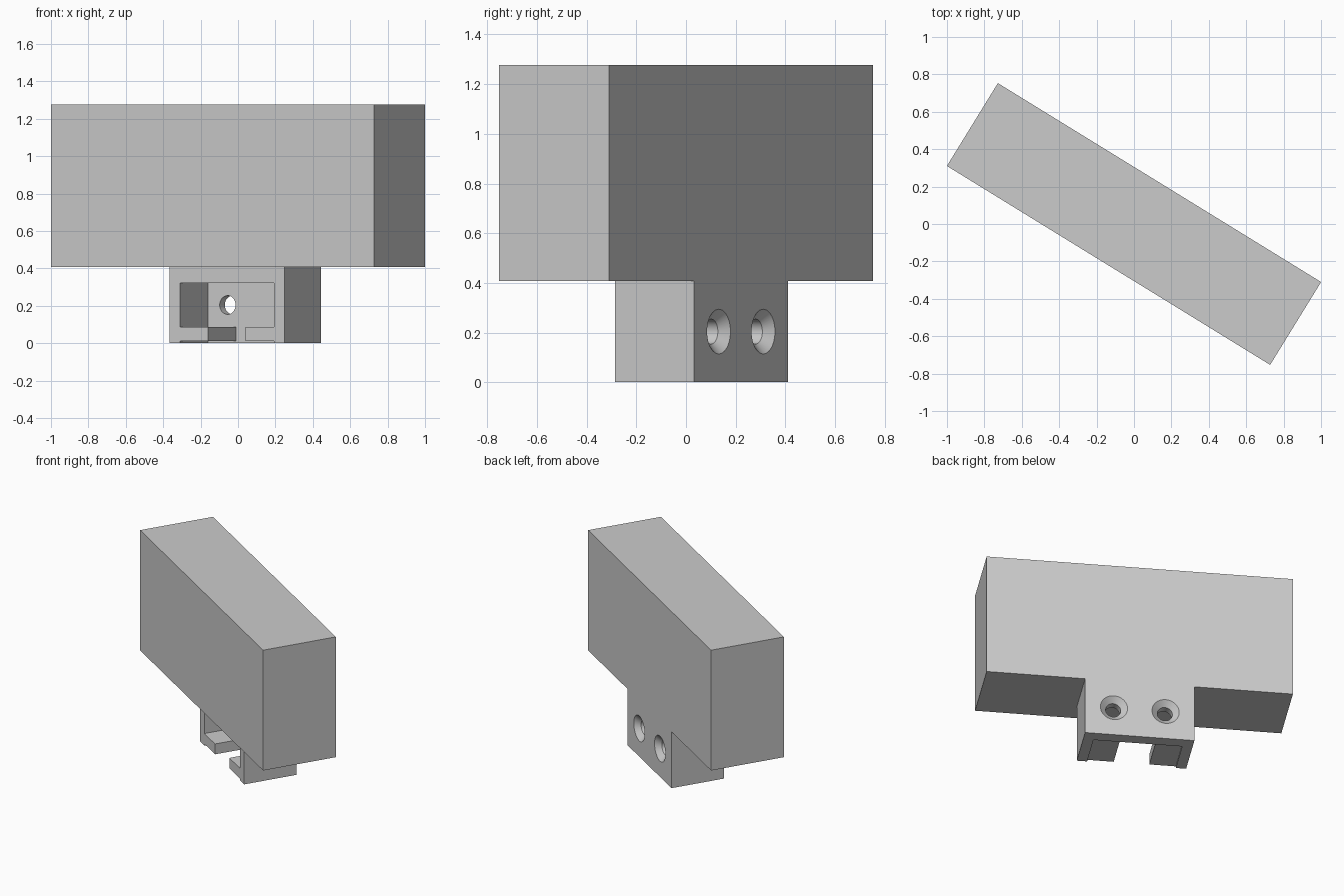
import bpy, bmesh, math
from mathutils import Matrix, Vector

old = bpy.data.objects.get("Cube")
if old:
    bpy.data.objects.remove(old, do_unlink=True)

TURN = Matrix.Rotation(math.radians(-31.6), 4, 'Z')
BACK = 0.26      # shared back plane
FLOOR = 0.407    # underside of the main body

grey = bpy.data.materials.new("plain grey")
grey.use_nodes = True
grey.diffuse_color = (0.6, 0.6, 0.6, 1)
grey.node_tree.nodes["Principled BSDF"].inputs["Base Color"].default_value = (0.6, 0.6, 0.6, 1)


def finish(name, bm):
    bmesh.ops.recalc_face_normals(bm, faces=bm.faces[:])
    mesh = bpy.data.meshes.new(name)
    bm.to_mesh(mesh)
    bm.free()
    mesh.materials.append(grey)
    ob = bpy.data.objects.new(name, mesh)
    ob.matrix_world = TURN
    bpy.context.collection.objects.link(ob)
    return ob


def extrude_profile(name, points, front, back):
    """Extrude an x-z outline from front to back."""
    bm = bmesh.new()
    face = bm.faces.new([bm.verts.new((x, front, z)) for x, z in points])
    new = bmesh.ops.extrude_face_region(bm, geom=[face])["geom"]
    verts = [g for g in new if isinstance(g, bmesh.types.BMVert)]
    bmesh.ops.translate(bm, verts=verts, vec=(0, back - front, 0))
    return finish(name, bm)


def rect(half, low, high):
    return [(-half, low), (half, low), (half, high), (-half, high)]


def lathe(name, x, z, profile, sides=40):
    """Revolve (radius, y) points about an axis running front to back."""
    bm = bmesh.new()
    rings = []
    for r, y in profile:
        rings.append([bm.verts.new((x + r * math.cos(a), y, z + r * math.sin(a)))
                      for a in (math.tau * i / sides for i in range(sides))])
    for a, b in zip(rings, rings[1:]):
        for i in range(sides):
            j = (i + 1) % sides
            bm.faces.new((a[i], a[j], b[j], b[i]))
    bm.faces.new(rings[0])
    bm.faces.new(rings[-1])
    return finish(name, bm)


def cut(target, cutter):
    mod = target.modifiers.new("cut", 'BOOLEAN')
    mod.operation = 'DIFFERENCE'
    mod.solver = 'EXACT'
    mod.object = cutter
    bpy.context.view_layer.objects.active = target
    bpy.ops.object.modifier_apply(modifier=mod.name)
    bpy.data.objects.remove(cutter, do_unlink=True)


# Main body and mounting bracket, flush at the back
extrude_profile("main_body", rect(1.0145, FLOOR, 1.277), -BACK, BACK)
bracket = extrude_profile("mounting_bracket", rect(0.362, 0, FLOOR), -0.113, BACK)

# Front channel: wide cavity, slot between the two flanges, shallow recess below
half = [(0.294, -0.05), (0.294, 0.012), (0.118, 0.012),
        (0.118, 0.087), (0.294, 0.087), (0.294, 0.322)]
channel = half + [(-x, z) for x, z in reversed(half)]
cut(bracket, extrude_profile("channel_cutter", channel, -0.3, 0.172))

# Two countersunk screw holes through the back wall
for x in (-0.171, 0.171):
    cut(bracket, lathe("screw_hole_cutter", x, 0.204,
                       [(0.05, 0.1), (0.05, 0.225), (0.09, BACK), (0.113, 0.28)]))

bpy.ops.object.select_all(action='DESELECT')
bracket.select_set(True)
bpy.context.view_layer.objects.active = bracket
bpy.ops.object.shade_smooth_by_angle(angle=math.radians(30))
